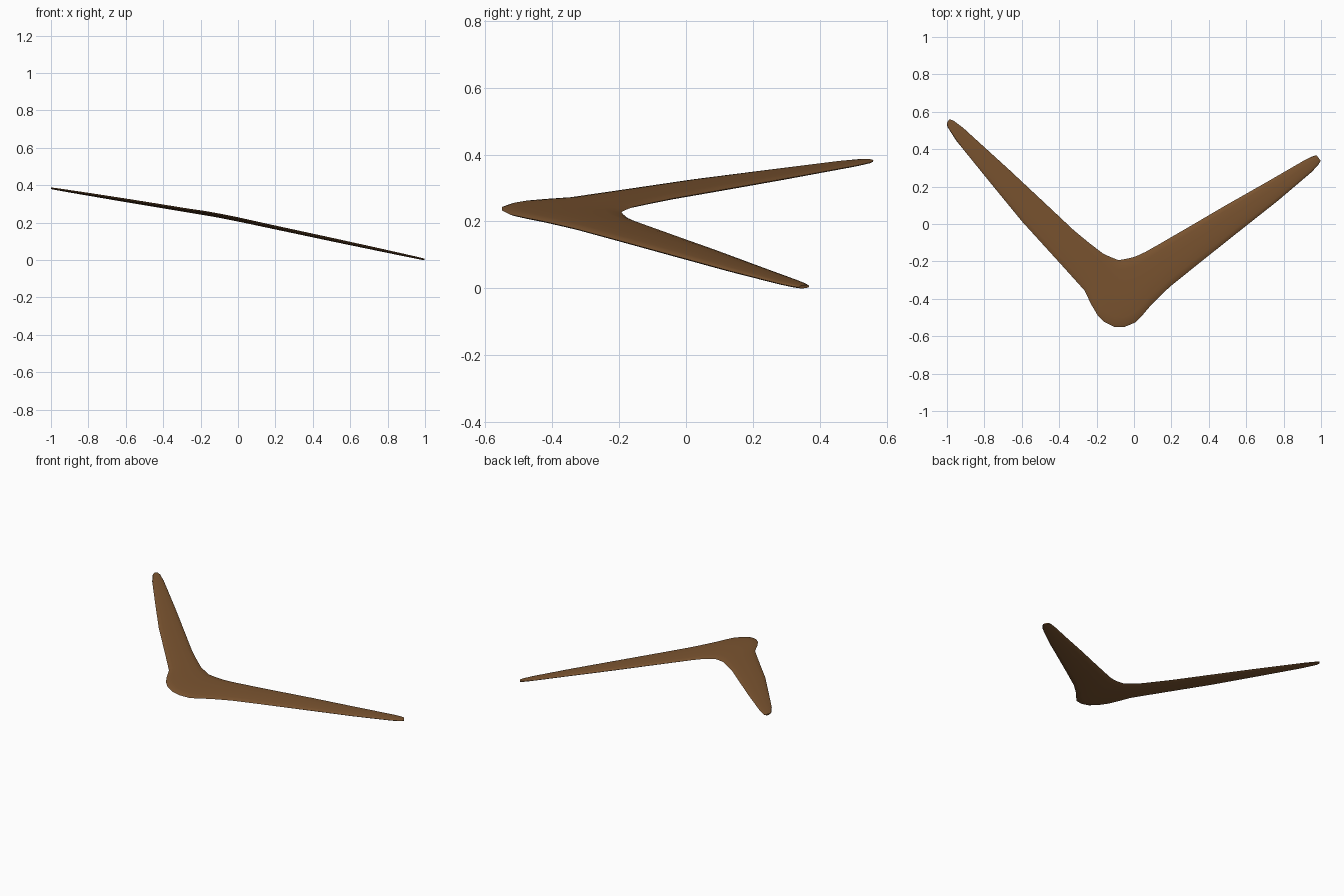
import bpy, bmesh
from mathutils import Vector

if "Cube" in bpy.data.objects:
    bpy.data.objects.remove(bpy.data.objects["Cube"])

# Stations along the boomerang, left tip to right tip: outer edge, inner edge
stations = [
    ((-1.0, .54), (-.988, .56)), ((-.998, .52), (-.965, .553)),
    ((-.95, .445), (-.91, .511)), ((-.78, .235), (-.666, .289)),
    ((-.6, .015), (-.48, .115)), ((-.4, -.205), (-.318, -.037)),
    ((-.265, -.355), (-.235, -.105)), ((-.227, -.433), (-.163, -.16)),
    ((-.195, -.487), (-.14, -.17)), ((-.158, -.524), (-.112, -.182)),
    ((-.105, -.55), (-.083, -.193)), ((-.05, -.55), (-.055, -.189)),
    ((.008, -.526), (-.022, -.182)), ((.05, -.482), (.008, -.174)),
    ((.094, -.43), (.06, -.15)), ((.19, -.337), (.136, -.107)),
    ((.36, -.2), (.3, -.012)), ((.565, -.037), (.484, .096)),
    ((.77, .125), (.72, .23)), ((.95, .278), (.91, .34)),
    ((.985, .316), (.95, .36)), ((.998, .338), (.976, .368)),
]

# Cross-section: fraction across the blade, height as fraction of half thickness
section = [(0, 0), (.04, .5), (.15, .85), (.4, 1), (.6, 1), (.85, .85), (.96, .5),
           (1, 0), (.96, -.5), (.85, -.85), (.5, -1), (.15, -.85), (.04, -.5)]


def tilt(p, h):
    # the whole blade lies in a tilted plane
    return Vector((p.x, p.y, .211 - .1935 * p.x - .03 * p.y + h))


# Loft the sections into one closed blade
bm = bmesh.new()
rings = []
for a, b in stations:
    a, b = Vector(a), Vector(b)
    half = min(.009, .003 + .04 * (b - a).length)
    rings.append([bm.verts.new(tilt(a.lerp(b, t), h * half)) for t, h in section])
n = len(section)
for r, s in zip(rings, rings[1:]):
    for i in range(n):
        bm.faces.new((r[i], r[(i + 1) % n], s[(i + 1) % n], s[i]))
bm.faces.new(rings[0])
bm.faces.new(rings[-1])
bmesh.ops.recalc_face_normals(bm, faces=bm.faces)

# Stand on the ground
low = min(v.co.z for v in bm.verts)
bmesh.ops.translate(bm, verts=bm.verts, vec=(0, 0, -low))
mesh = bpy.data.meshes.new("boomerang")
bm.to_mesh(mesh)
bm.free()
blade = bpy.data.objects.new("boomerang", mesh)
bpy.context.collection.objects.link(blade)

# Brown wood
wood = bpy.data.materials.new("wood")
wood.diffuse_color = (.2, .09, .03, 1)
wood.use_nodes = True
wood.node_tree.nodes["Principled BSDF"].inputs["Base Color"].default_value = wood.diffuse_color
mesh.materials.append(wood)
bpy.context.view_layer.objects.active = blade
blade.select_set(True)
bpy.ops.object.shade_smooth_by_angle()
